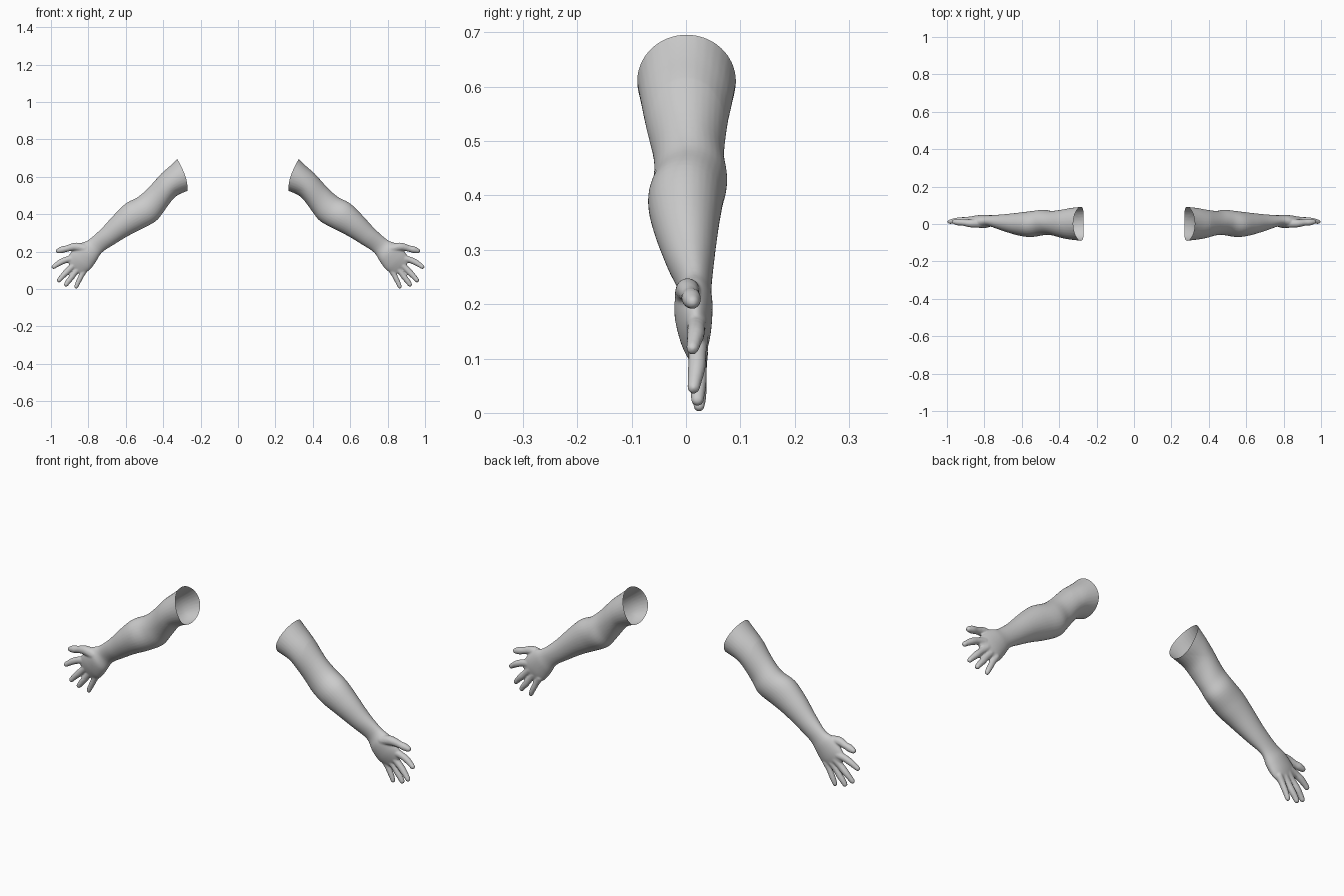
import bpy, bmesh, math
from mathutils import Vector

if "Cube" in bpy.data.objects:
    bpy.data.objects.remove(bpy.data.objects["Cube"])

# Arm sections: upper x,z  lower x,z  front y, back y (shoulder to knuckles)
SECTIONS = [
    (.28, .735, .20, .548, -.097, .098),
    (.326, .695, .268, .525, -.09, .092),
    (.37, .655, .325, .50, -.083, .085),
    (.412, .615, .36, .465, -.075, .077),
    (.48, .54, .40, .41, -.06, .07),
    (.535, .492, .438, .364, -.06, .076),
    (.60, .457, .508, .324, -.07, .068),
    (.663, .396, .578, .289, -.06, .06),
    (.733, .32, .658, .241, -.037, .052),
    (.80, .262, .727, .195, -.014, .047),
    (.845, .242, .76, .145, -.022, .049),
    (.885, .205, .79, .105, -.014, .046),
    (.912, .17, .82, .085, .0, .038),
    (.922, .152, .84, .078, .01, .03),
]
# Digits: x, y, z, radius along each one
DIGITS = [
    [(.82, .005, .215, .026), (.87, .003, .226, .022), (.915, .008, .216, .017),
     (.94, .01, .21, .018), (.961, .012, .204, .013)],
    [(.88, .02, .165, .020), (.915, .019, .157, .017), (.945, .018, .145, .0165),
     (.968, .015, .131, .014), (.985, .012, .119, .012)],
    [(.865, .022, .14, .020), (.895, .021, .112, .017), (.922, .02, .085, .0165),
     (.942, .017, .064, .014), (.957, .014, .047, .012)],
    [(.845, .022, .12, .019), (.87, .023, .09, .016), (.892, .023, .06, .0155),
     (.908, .022, .04, .014), (.919, .021, .024, .012)],
    [(.815, .023, .11, .018), (.833, .024, .08, .015), (.847, .025, .052, .014),
     (.857, .025, .032, .013), (.865, .024, .013, .011)],
]


def spline(points, steps):
    """Catmull-Rom interpolation of tuples of any size."""
    out, n = [], len(points)
    for i in range(n - 1):
        p0, p1, p2, p3 = (points[max(0, min(n - 1, i + k))] for k in (-1, 0, 1, 2))
        for s in range(steps):
            t = s / steps
            out.append(tuple(
                .5 * (2*b + (c - a)*t + (2*a - 5*b + 4*c - d)*t*t + (3*b - a - 3*c + d)*t**3)
                for a, b, c, d in zip(p0, p1, p2, p3)))
    return out + [tuple(points[-1])]


bm = bmesh.new()

# Arm and palm loft
SIDES = 32
rings = []
for xt, zt, xb, zb, yf, yb in spline(SECTIONS, 5):
    ring = []
    for k in range(SIDES):
        a = 2 * math.pi * k / SIDES
        c, s = math.cos(a), math.sin(a)
        ring.append(bm.verts.new(((xt + xb)/2 + c*(xt - xb)/2,
                                  (yf + yb)/2 + s*(yb - yf)/2,
                                  (zt + zb)/2 + c*(zt - zb)/2)))
    rings.append(ring)
for a, b in zip(rings, rings[1:]):
    for k in range(SIDES):
        j = (k + 1) % SIDES
        bm.faces.new((a[k], a[j], b[j], b[k]))
bm.faces.new(rings[0])
bm.faces.new(rings[-1])
bmesh.ops.recalc_face_normals(bm, faces=bm.faces[:])

# Thumb and fingers as chains of spheres
for digit in DIGITS:
    for x, y, z, r in spline(digit, 6):
        res = bmesh.ops.create_uvsphere(bm, u_segments=16, v_segments=10, radius=r)
        bmesh.ops.translate(bm, verts=res["verts"], vec=(x, y, z))

mesh = bpy.data.meshes.new("arm_source")
bm.to_mesh(mesh)
bm.free()
arm = bpy.data.objects.new("arms", mesh)
bpy.context.collection.objects.link(arm)

# Fuse into one smooth skin
rm = arm.modifiers.new("fuse", 'REMESH')
rm.mode = 'VOXEL'
rm.voxel_size = .004
sm = arm.modifiers.new("soften", 'SMOOTH')
sm.factor = .5
sm.iterations = 5
dg = bpy.context.evaluated_depsgraph_get()
skin = bpy.data.meshes.new_from_object(arm.evaluated_get(dg))
arm.modifiers.clear()

# Cut the open shoulder end and bow its rim
bm = bmesh.new()
bm.from_mesh(skin)
bmesh.ops.bisect_plane(bm, geom=bm.verts[:] + bm.edges[:] + bm.faces[:],
                       plane_co=Vector((.297, 0, .61)),
                       plane_no=Vector((-.95, 0, .31)).normalized(), clear_outer=True)
for v in bm.verts:
    bow = max(0, 1 - ((v.co.z - .61) / .085)**2) * max(0, min(1, 1 - (v.co.x - .29) / .12))
    v.co.x -= .014 * bow
for f in bm.faces:
    f.smooth = True
bm.to_mesh(skin)
bm.free()
arm.data = skin

# Opposite arm
mir = arm.modifiers.new("mirror", 'MIRROR')
mir.use_axis[0] = True
mir.use_mirror_merge = False
